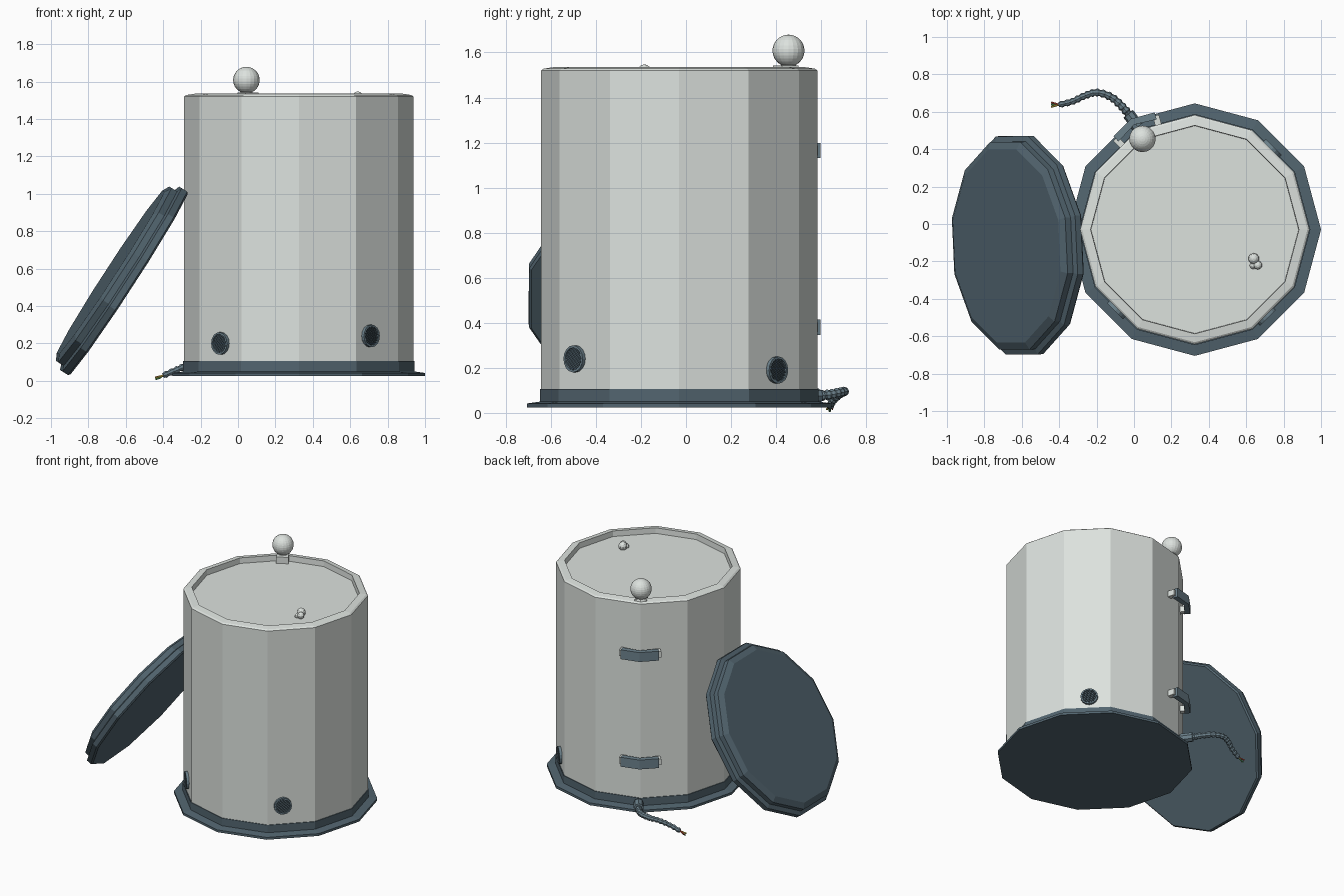
import bpy, bmesh
from math import radians, sin, cos, pi, sqrt
from mathutils import Matrix, Vector

if "Cube" in bpy.data.objects:
    bpy.data.objects.remove(bpy.data.objects["Cube"])

T = Matrix.Translation


def R(deg, axis):
    return Matrix.Rotation(radians(deg), 4, axis)


def material(name, rgb):
    m = bpy.data.materials.new(name)
    m.diffuse_color = (*rgb, 1)
    m.use_nodes = True
    m.node_tree.nodes["Principled BSDF"].inputs["Base Color"].default_value = m.diffuse_color
    return m


SLATE = material("slate", (0.085, 0.13, 0.16))
STEEL = material("steel_blue", (0.15, 0.22, 0.26))
PALE = material("pale_grey", (0.72, 0.76, 0.73))


def finish(bm, name, mat, matrix):
    bmesh.ops.recalc_face_normals(bm, faces=bm.faces)
    me = bpy.data.meshes.new(name)
    bm.to_mesh(me)
    bm.free()
    me.materials.append(mat)
    ob = bpy.data.objects.new(name, me)
    ob.matrix_world = matrix
    bpy.context.collection.objects.link(ob)
    return ob


def lathe(name, profile, mat, matrix=Matrix(), n=12):
    """Spin a (radius, z) profile into an n-sided solid."""
    bm = bmesh.new()
    rings = []
    for r, z in profile:
        k = 1 if r == 0 else n
        rings.append([bm.verts.new((r * cos(2 * pi * i / n), r * sin(2 * pi * i / n), z))
                      for i in range(k)])
    for a, b in zip(rings, rings[1:]):
        for ring in (a, b):
            if len(ring) == 1:
                other = b if ring is a else a
                bm.faces.new(other)
        if len(a) == len(b) == n:
            for i in range(n):
                j = (i + 1) % n
                bm.faces.new((a[i], a[j], b[j], b[i]))
    bmesh.ops.delete(bm, geom=[v for v in bm.verts if not v.link_faces], context='VERTS')
    return finish(bm, name, mat, matrix)


def prism(name, outline, z0, z1, mat, matrix):
    """Extrude a flat (x, y) outline from z0 to z1."""
    bm = bmesh.new()
    f = bm.faces.new([bm.verts.new((x, y, z0)) for x, y in outline])
    ext = bmesh.ops.extrude_face_region(bm, geom=[f])
    bmesh.ops.translate(bm, vec=(0, 0, z1 - z0),
                        verts=[v for v in ext["geom"] if isinstance(v, bmesh.types.BMVert)])
    return finish(bm, name, mat, matrix)


def box(name, size, mat, matrix):
    bm = bmesh.new()
    bmesh.ops.create_cube(bm, size=1)
    bmesh.ops.scale(bm, vec=size, verts=bm.verts)
    return finish(bm, name, mat, matrix)


def ball(name, r, loc, seg=16):
    bm = bmesh.new()
    bmesh.ops.create_uvsphere(bm, u_segments=seg, v_segments=seg * 3 // 4, radius=r)
    return finish(bm, name, PALE, T(loc))


def tube(name, pts, radius, mat, radii=None, sides=2):
    cu = bpy.data.curves.new(name, 'CURVE')
    cu.dimensions = '3D'
    cu.bevel_depth = radius
    cu.bevel_resolution = sides
    cu.use_fill_caps = True
    sp = cu.splines.new('POLY')
    sp.points.add(len(pts) - 1)
    for i, p in enumerate(pts):
        sp.points[i].co = (*p, 1)
        sp.points[i].radius = radii[i] if radii else 1
    sp.use_smooth = False
    cu.materials.append(mat)
    ob = bpy.data.objects.new(name, cu)
    bpy.context.collection.objects.link(ob)
    return ob


# Barrel and flanged base
AXIS = T((0.325, -0.03, 0))
lathe("barrel_body", [(0, .1), (.613, .1), (.613, 1.52), (.602, 1.528), (.557, 1.535),
                      (.555, 1.495), (0, 1.495)], PALE, AXIS)
lathe("base", [(0, .025), (.675, .025), (.675, .042), (.618, .05), (.618, .105), (0, .105)],
      SLATE, AXIS)

# Lid leaning on the barrel
lean = T((-.635, -.115, .55)) @ R(3.5, 'Z') @ R(-57, 'Y') @ R(13.3, 'Z')
lathe("lid", [(0, -.055), (.595, -.055), (.605, -.045), (.605, -.01), (.575, .0), (.575, .035),
              (.535, .055), (0, .055)], SLATE, lean)

# Round vents with diagonal slats
for ang, side, z in ((-45, -.057, .24), (225, .007, .2), (45, .014, .19)):
    m = AXIS @ R(ang, 'Z') @ T((.592, side, z)) @ R(90, 'Y')
    lathe("vent_rim", [(0, -.01), (.06, -.01), (.06, .018), (.05, .018), (.05, .004), (0, .004)],
          STEEL, m, 16)
    for k in range(-3, 4):
        d = k * .0135
        box("vent_slat", (2 * sqrt(.05 ** 2 - d * d), .006, .012), SLATE,
            m @ R(45, 'Z') @ T((0, d, .009)))

# Bent straps on the rear corner, with pale end blocks
REAR = AXIS @ R(120, 'Z')
for z in (.38, 1.165):
    prism("strap", [(.65, -.127), (.684, 0), (.65, .127), (.612, .118), (.648, 0), (.612, -.118)],
          -.034, .034, STEEL, REAR @ T((0, 0, z)))
    for s in (-1, 1):
        box("strap_mount", (.06, .034, .044), PALE,
            REAR @ T((.604, s * .117, z)) @ R(s * 15, 'Z'))

# Ball knob on its rim clip
box("knob_clip", (.085, .08, .05), PALE, REAR @ T((.545, 0, 1.517)))
lathe("knob_neck", [(0, 1.53), (.04, 1.53), (.026, 1.56), (0, 1.56)], PALE,
      REAR @ T((.56, 0, 0)), 8)
ball("knob", .071, (.045, .455, 1.608), 20)

# Small pull on the recessed top
ball("pull_ball", .03, (.64, -.185, 1.517), 10)
ball("pull_ball_small", .024, (.662, -.22, 1.512), 10)
ball("pull_foot", .02, (.638, -.222, 1.503), 8)

# Ribbed cable
path = [Vector(p) for p in ((.02, .52, .075), (-.02, .575, .075), (-.065, .63, .08),
                            (-.125, .68, .09), (-.2, .703, .095), (-.265, .685, .085),
                            (-.33, .655, .058), (-.4, .638, .028), (-.42, .635, .022))]
pts = []
for i in range(1, len(path) - 2):
    p0, p1, p2, p3 = path[i - 1:i + 3]
    for s in range(10):
        t = s / 10
        pts.append(.5 * (2 * p1 + (p2 - p0) * t + (2 * p0 - 5 * p1 + 4 * p2 - p3) * t * t
                         + (3 * p1 - p0 - 3 * p2 + p3) * t ** 3))
pts.append(path[-2])
ribs = [(1 if i % 4 in (1, 2) else .78) * (1 - .3 * i / len(pts)) for i in range(len(pts))]
tube("cable", pts, .025, STEEL, ribs)
tube("cable_socket", [path[0], path[1], path[1].lerp(path[2], .25)], .033, STEEL)

# Bare wires at the cable end
for name, rgb, dy, dz in (("red", (.6, .08, .05), .006, .002), ("yellow", (.7, .55, .08), -.006, 0),
                          ("green", (.1, .4, .12), 0, -.008)):
    end = path[-2]
    tube("wire_" + name, [end, end + Vector((-.02, dy, dz - .006)),
                          end + Vector((-.042, dy * 2, dz - .012))], .005,
         material("wire_" + name, rgb), None, 1)
